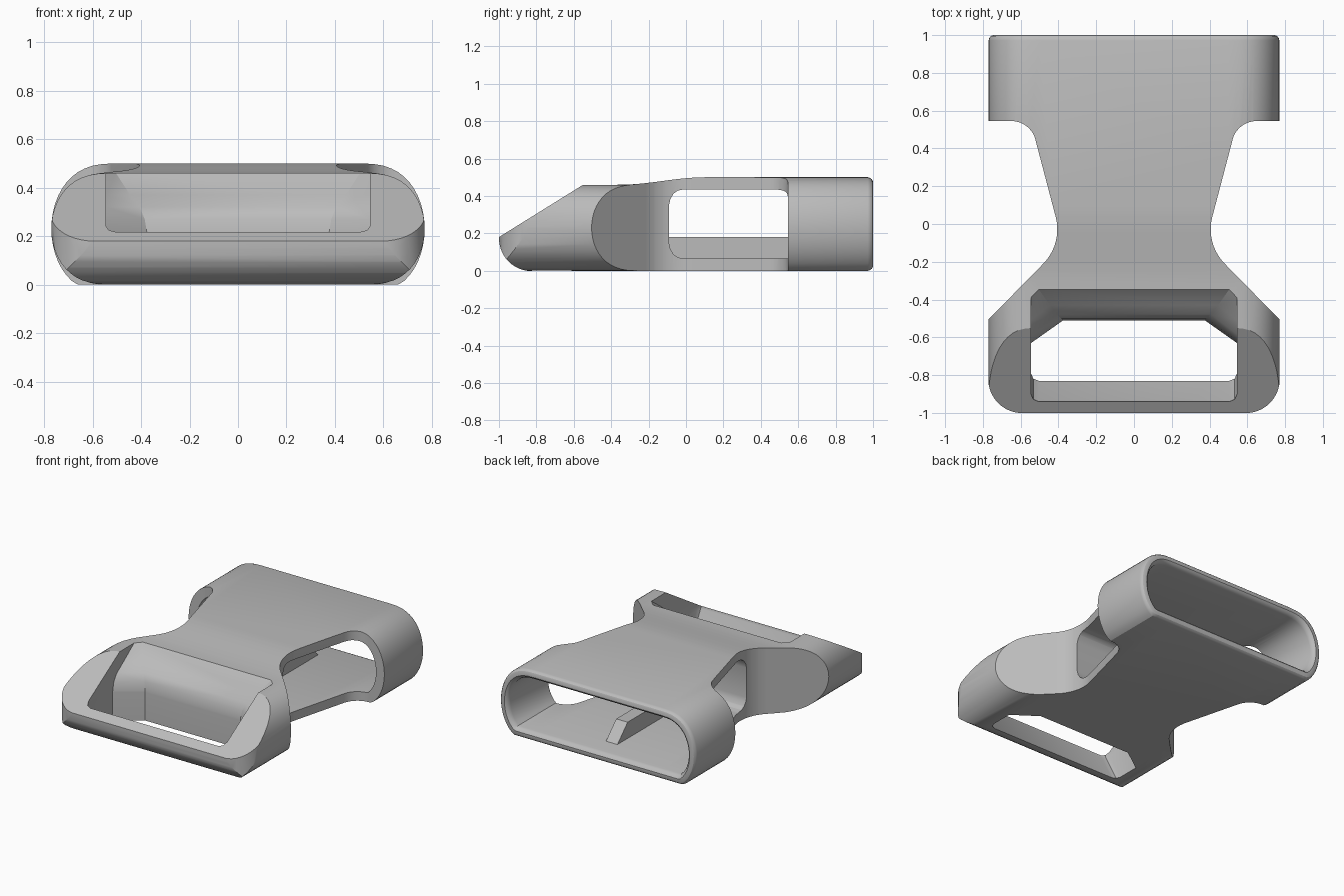
import bpy, bmesh, math
from mathutils import Vector

cube = bpy.data.objects.get("Cube")
if cube:
    bpy.data.objects.remove(cube, do_unlink=True)

GREY = (0.5, 0.5, 0.5, 1)
plastic = bpy.data.materials.new("grey plastic")
plastic.use_nodes = True
plastic.diffuse_color = GREY
shader = next(n for n in plastic.node_tree.nodes if n.type == 'BSDF_PRINCIPLED')
shader.inputs["Base Color"].default_value = GREY


def loft(name, rings):
    """Skin a list of equally long closed rings and cap both ends."""
    bm = bmesh.new()
    loops = [[bm.verts.new(p) for p in ring] for ring in rings]
    count = len(loops[0])
    for a, b in zip(loops, loops[1:]):
        for i in range(count):
            j = (i + 1) % count
            bm.faces.new((a[i], a[j], b[j], b[i]))
    bm.faces.new(loops[0])
    bm.faces.new(loops[-1])
    bmesh.ops.recalc_face_normals(bm, faces=bm.faces)
    mesh = bpy.data.meshes.new(name)
    bm.to_mesh(mesh)
    bm.free()
    mesh.materials.append(plastic)
    obj = bpy.data.objects.new(name, mesh)
    bpy.context.collection.objects.link(obj)
    return obj


def rounded(corners, steps=10):
    """Turn (u, v, radius) corners into a 2D outline with round corners."""
    out = []
    for i, (u, v, r) in enumerate(corners):
        p = Vector((u, v))
        if r == 0:
            out.append(p)
            continue
        a = (Vector(corners[i - 1][:2]) - p).normalized()
        b = (Vector(corners[(i + 1) % len(corners)][:2]) - p).normalized()
        half = a.angle(b) / 2
        centre = p + (a + b).normalized() * (r / math.sin(half))
        start = p + a * (r / math.tan(half)) - centre
        end = p + b * (r / math.tan(half)) - centre
        for k in range(steps + 1):
            s = k / steps
            sweep = math.pi - 2 * half
            out.append(centre + (start * math.sin((1 - s) * sweep)
                                 + end * math.sin(s * sweep)) / math.sin(sweep))
    return out


def combine(target, cutter, operation):
    """Apply a boolean and discard the cutter."""
    mod = target.modifiers.new("cut", 'BOOLEAN')
    mod.object, mod.operation, mod.solver = cutter, operation, 'EXACT'
    bpy.ops.object.select_all(action='DESELECT')
    bpy.context.view_layer.objects.active = target
    target.select_set(True)
    bpy.ops.object.modifier_apply(modifier=mod.name)
    bpy.data.objects.remove(cutter, do_unlink=True)


def section(y, inset=0.0, rear=1.0):
    """Flat-bottomed rounded slot section; rear blends low front to tall back."""
    rz = 0.23 + 0.04 * rear - inset
    rx = 0.25 + 0.02 * rear - inset
    cx = 0.52 - 0.02 * rear
    ring = []
    for side in (1, -1):
        for k in range(25):
            a = side * math.pi * (k / 24 - 0.5)
            x = cx + rx * max(math.cos(a), 0) ** 0.75
            ring.append((side * x, y, max(inset, 0.23 + rz * math.sin(a))))
    return ring


def blend(y):
    t = min(max((y + 0.35) / 0.45, 0), 1)
    return t * t * (3 - 2 * t)


# Outer shell: swept section, with a softened rear rim
stations = [-1.1] + [-0.35 + 0.045 * i for i in range(11)]
rings = [section(y, 0, blend(y)) for y in stations]
rings += [section(y, i) for y, i in ((0.972, 0), (0.985, 0.004), (0.995, 0.012), (1, 0.025))]
body = loft("buckle_body", rings)

# Waisted plan outline
half = [(0.9, 1.1, 0), (0.9, 0.545, 0), (0.548, 0.545, 0.13), (0.377, -0.105, 0.26),
        (0.772, -0.507, 0), (0.772, -1.001, 0.18)]
outline = rounded(half + [(-x, y, r) for x, y, r in reversed(half)])
plan = loft("plan_cutter", [[(p.x, p.y, z) for p in outline] for z in (-0.2, 0.8)])
combine(body, plan, 'INTERSECT')

# Slanted nose with a round chin
profile = rounded([(-1, 0.18, 0), (-0.545, 0.463, 0), (-0.3, 0.7, 0), (1.1, 0.7, 0),
                   (1.1, -0.002, 0), (-1, -0.002, 0.175)])
nose = loft("nose_cutter", [[(x, p.x, p.y) for p in profile] for x in (-1, 1)])
combine(body, nose, 'INTERSECT')

# Socket cavity, open at the rear and through both sides of the waist
cavity = loft("cavity_cutter", [section(y, i) for y, i in (
    (-0.09, 0.145), (-0.083, 0.115), (-0.067, 0.088), (-0.043, 0.071), (-0.01, 0.065),
    (0.965, 0.065), (0.98, 0.06), (0.992, 0.052), (1.001, 0.04), (1.05, 0.04))])
combine(body, cavity, 'DIFFERENCE')


# Strap slot: sloping rear wall, chamfered lower corners, sloping front bar
def slot_ring(z, rear, front, cut_x, cut_y):
    w = 0.545
    corners = [(w - cut_x, rear), (w, rear - cut_y), (w, front + 0.04),
               (w - 0.012, front + 0.012), (w - 0.04, front)]
    return ([(x, y, z) for x, y in corners]
            + [(-x, y, z) for x, y in reversed(corners)])


levels = [(-0.05, -0.51, -0.804, 0.17, 0.12), (0.2, -0.51, -0.935, 0.17, 0.12),
          (0.212, -0.509, -0.94, 0.17, 0.12), (0.27, -0.502, -0.94, 0.16, 0.115),
          (0.32, -0.478, -0.94, 0.14, 0.105), (0.37, -0.43, -0.94, 0.1, 0.08),
          (0.462, -0.345, -0.94, 0.04, 0.04), (0.6, -0.345, -0.94, 0.04, 0.04)]
slot = loft("slot_cutter", [slot_ring(*level) for level in levels])
combine(body, slot, 'DIFFERENCE')

body.select_set(True)
bpy.context.view_layer.objects.active = body
bpy.ops.object.shade_smooth_by_angle(angle=math.radians(28))

# Guide rail on the socket floor
rail = [(-0.12, 0.05), (0.85, 0.05), (0.72, 0.18), (-0.12, 0.18)]
loft("guide_rail", [[(x, y, z) for y, z in rail] for x in (-0.045, 0.045)])
